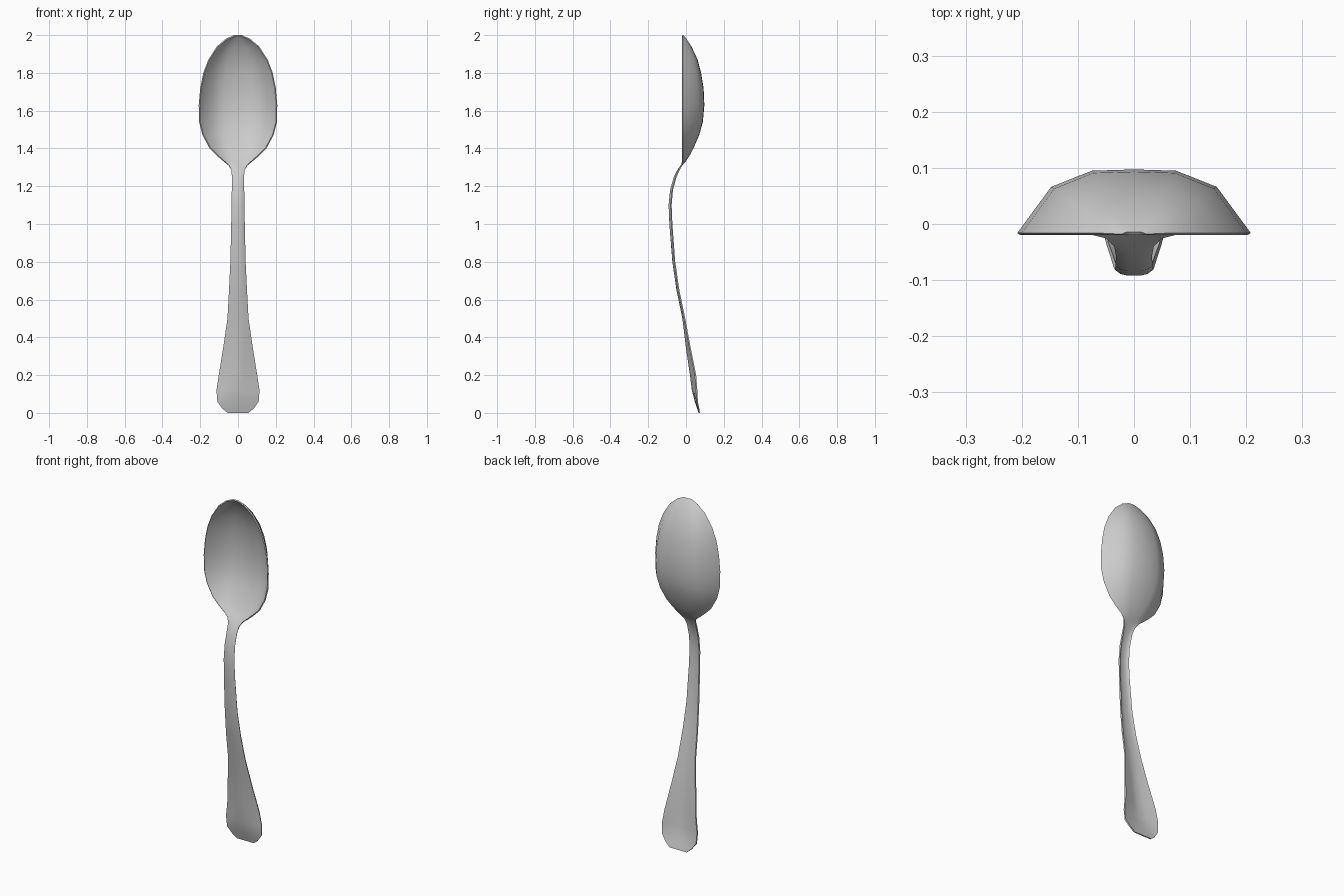
import bpy, bmesh

# Stations along the spoon: height, half width, edge y, centre y, ridge sharpness
HANDLE = [
    (0.00, .055, .073, .073, 0), (.025, .082, .070, .066, 0), (.06, .108, .063, .054, .3),
    (.12, .112, .060, .038, .7), (.20, .100, .054, .028, 1), (.35, .076, .024, .006, 1),
    (.50, .054, -.004, -.012, .6), (.65, .045, -.035, -.043, 0), (.80, .037, -.057, -.065, 0),
    (1.00, .032, -.072, -.081, 0), (1.10, .030, -.076, -.085, 0), (1.18, .029, -.069, -.077, 0),
    (1.25, .029, -.050, -.057, 0), (1.285, .034, -.034, -.038, 0), (1.31, .050, -.020, -.020, 0),
]
BOWL = [
    (1.33, .075, -.016, -.003, 0), (1.36, .110, -.016, .017, 0), (1.40, .150, -.016, .038, 0),
    (1.47, .188, -.016, .068, 0), (1.54, .206, -.016, .087, 0), (1.63, .208, -.016, .095, 0),
    (1.72, .200, -.016, .091, 0), (1.80, .184, -.016, .078, 0), (1.87, .157, -.016, .060, 0),
    (1.94, .112, -.016, .028, 0), (1.98, .065, -.016, .002, 0), (2.00, .022, -.018, -.014, 0),
]
# Half cross-section: (x fraction, rounded depth, ridged depth)
SECTION = [(1, 0, 0), (.71, .74, .33), (.36, 1, .66)]
HALF = [(-x, r, v) for x, r, v in SECTION]
COLUMNS = HALF + [(0, 1.02, 1)] + [(-x, r, v) for x, r, v in reversed(HALF)]


def loft(name, stations, thickness):
    bm = bmesh.new()
    rows = []
    for z, w, ye, yc, k in stations:
        rows.append([bm.verts.new((w * x, ye + (yc - ye) * (r + (v - r) * k), z))
                     for x, r, v in COLUMNS])
    for a, b in zip(rows, rows[1:]):
        for j in range(len(COLUMNS) - 1):
            bm.faces.new((a[j], b[j], b[j + 1], a[j + 1]))
    mesh = bpy.data.meshes.new(name)
    bm.to_mesh(mesh)
    bm.free()
    obj = bpy.data.objects.new(name, mesh)
    bpy.context.collection.objects.link(obj)
    # sheet metal thickness grows toward the front
    mod = obj.modifiers.new("thickness", 'SOLIDIFY')
    mod.thickness = thickness
    mod.offset = -1
    bpy.ops.object.select_all(action='DESELECT')
    obj.select_set(True)
    bpy.context.view_layer.objects.active = obj
    bpy.ops.object.modifier_apply(modifier=mod.name)
    bpy.ops.object.shade_smooth_by_angle(angle=0.87)
    return obj


# Bowl and handle are one continuous piece of metal
spoon = loft("spoon", HANDLE + BOWL, 0.007)

# Keep the rim flat and the base on the floor
for v in spoon.data.vertices:
    if v.co.z > 1.33:
        v.co.y = max(v.co.y, -.02)
    v.co.z = min(max(v.co.z, 0), 2)
